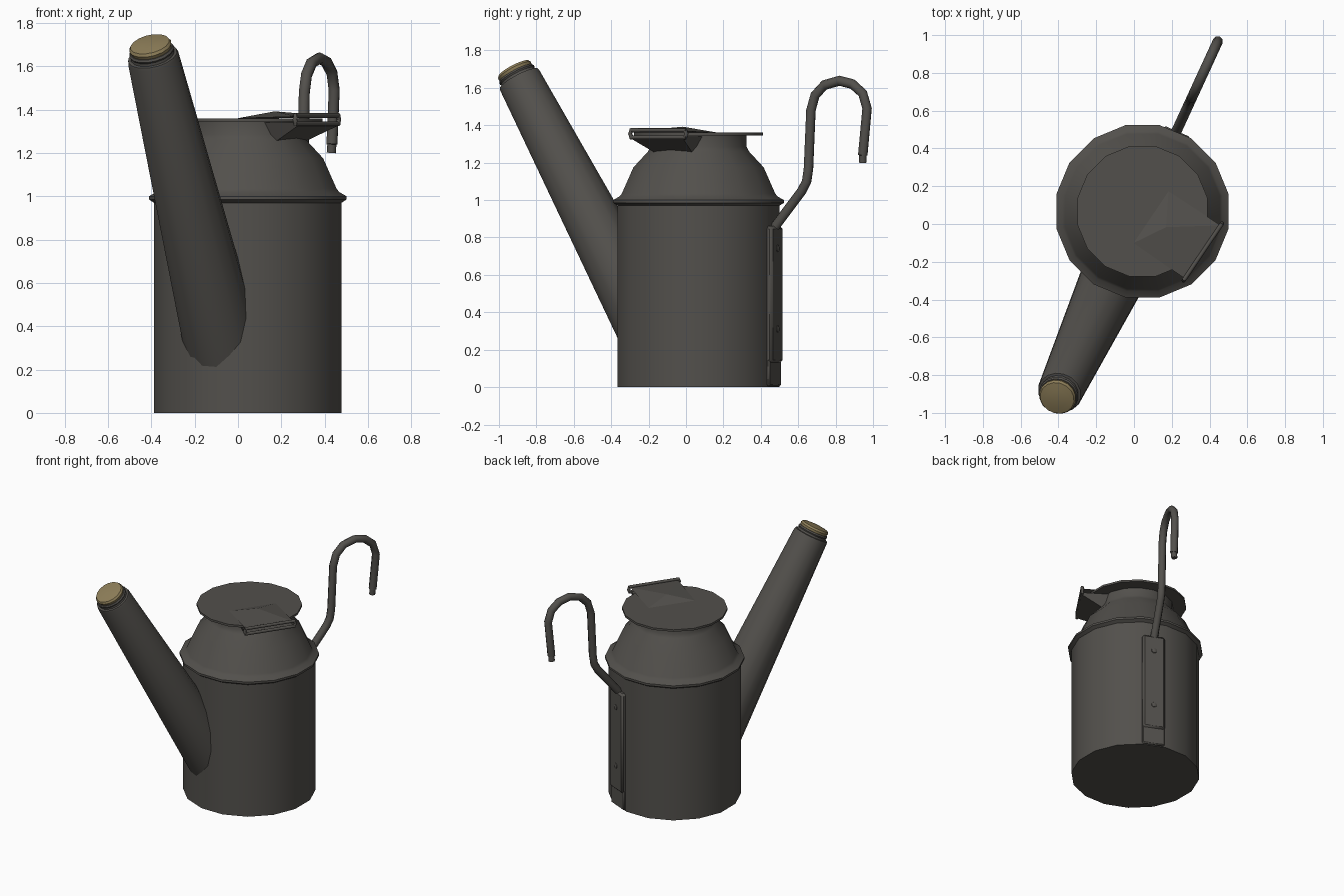
import bpy, bmesh, math
from mathutils import Vector, Matrix

if "Cube" in bpy.data.objects:
    bpy.data.objects.remove(bpy.data.objects["Cube"])

CX, CY = 0.045, 0.067


def material(name, col):
    m = bpy.data.materials.new(name)
    m.diffuse_color = (*col, 1)
    m.use_nodes = True
    m.node_tree.nodes["Principled BSDF"].inputs["Base Color"].default_value = m.diffuse_color
    return m


METAL = material("dark_metal", (0.085, 0.08, 0.072))
CORK = material("cork", (0.27, 0.21, 0.1))


def finish(ob, mat, angle=35):
    ob.data.materials.append(mat)
    bpy.ops.object.select_all(action='DESELECT')
    ob.select_set(True)
    bpy.context.view_layer.objects.active = ob
    if ob.type == 'CURVE':
        bpy.ops.object.convert(target='MESH')
    bpy.ops.object.shade_smooth_by_angle(angle=math.radians(angle))
    return bpy.context.object


def mesh(name, verts, faces, mat, xf=Matrix(), angle=35):
    me = bpy.data.meshes.new(name)
    me.from_pydata([xf @ Vector(v) for v in verts], [], faces)
    bm = bmesh.new()
    bm.from_mesh(me)
    bmesh.ops.recalc_face_normals(bm, faces=bm.faces)
    bm.to_mesh(me)
    bm.free()
    ob = bpy.data.objects.new(name, me)
    bpy.context.collection.objects.link(ob)
    return finish(ob, mat, angle)


def lathe(name, profile, mat, xf, n=16, angle=35):
    """Closed solid of revolution from (radius, height) pairs."""
    verts, faces = [], []
    for r, z in profile:
        for i in range(n):
            a = 2 * math.pi * (i + 0.5) / n
            verts.append((r * math.cos(a), r * math.sin(a), z))
    for k in range(len(profile) - 1):
        for i in range(n):
            j = (i + 1) % n
            faces.append((k * n + i, k * n + j, (k + 1) * n + j, (k + 1) * n + i))
    faces.append(tuple(range(n))[::-1])
    faces.append(tuple(range(len(verts) - n, len(verts))))
    return mesh(name, verts, faces, mat, xf, angle)


def tube(name, pts, r, xf=Matrix(), cyclic=False):
    cu = bpy.data.curves.new(name, 'CURVE')
    cu.dimensions = '3D'
    cu.bevel_depth, cu.bevel_resolution, cu.use_fill_caps = r, 2, True
    sp = cu.splines.new('POLY')
    sp.points.add(len(pts) - 1)
    for p, co in zip(sp.points, pts):
        p.co = (*(xf @ Vector(co)), 1)
    sp.use_cyclic_u = cyclic
    ob = bpy.data.objects.new(name, cu)
    bpy.context.collection.objects.link(ob)
    return finish(ob, METAL, 50)


def box(name, x0, x1, w, z0, z1, xf, bevel=0.008):
    v = [(x, y, z) for x in (x0, x1) for y in (-w, w) for z in (z0, z1)]
    f = [(0, 1, 3, 2), (4, 6, 7, 5), (0, 4, 5, 1), (2, 3, 7, 6), (0, 2, 6, 4), (1, 5, 7, 3)]
    ob = mesh(name, v, f, METAL, xf)
    mod = ob.modifiers.new("bevel", 'BEVEL')
    mod.width, mod.segments = bevel, 1
    return ob


centre = Matrix.Translation((CX, CY, 0))

# body with flange, shoulder and neck
lathe("body", [(0.442, 0.0), (0.442, 0.97), (0.465, 0.985), (0.465, 1.0),
               (0.43, 1.02), (0.418, 1.035), (0.355, 1.175), (0.275, 1.26),
               (0.262, 1.285), (0.262, 1.35)], METAL, centre)
lathe("lid", [(0.352, 1.345), (0.352, 1.36)], METAL, centre)

# long tapered spout and its cork
axis = Vector((-0.242, -0.523, 1)).normalized()
tip = Vector((-0.394, -0.893, 1.648))
spout_xf = Matrix.Translation(tip) @ axis.to_track_quat('Z', 'Y').to_matrix().to_4x4()
lathe("spout", [(0.182, -1.6), (0.12, -0.012), (0.116, 0), (0.103, 0.002),
                (0.101, 0.015), (0.106, 0.024), (0.1, 0.034)], METAL, spout_xf)
lathe("spout_cork", [(0.092, 0.02), (0.1, 0.05), (0.092, 0.063), (0.05, 0.07), (0.01, 0.072)],
      CORK, spout_xf)

# pouring lip on the neck: local x points outwards
lip_xf = centre @ Matrix.Rotation(math.radians(-34), 4, 'Z')
mesh("pouring_lip", [(0.39, -0.165, 1.34), (0.39, 0.165, 1.34), (0.39, 0.165, 1.325), (0.39, -0.165, 1.325),
                     (0.2, -0.16, 1.34), (0.2, 0.16, 1.34), (0.2, 0.11, 1.235), (0.2, -0.11, 1.235)],
     [(0, 1, 2, 3), (4, 7, 6, 5), (0, 4, 5, 1), (3, 2, 6, 7), (0, 3, 7, 4), (1, 5, 6, 2)], METAL, lip_xf, 20)
mesh("lip_flap", [(0.055, -0.165, 1.36), (0.055, 0.165, 1.36), (0.385, 0.17, 1.368), (0.385, -0.17, 1.368),
                  (0.15, 0, 1.392)],
     [(3, 2, 1, 0), (0, 1, 4), (1, 2, 4), (2, 3, 4), (3, 0, 4)], METAL, lip_xf, 3)
for name, z in (("flap_rim", 1.373), ("lip_rim", 1.335)):
    tube(name, [(0.385, -0.18, z), (0.385, 0.18, z)], 0.011, lip_xf)
for name, s in (("rim_end_a", -1), ("rim_end_b", 1)):
    tube(name, [(0.385, 0.172 * s, 1.335), (0.385, 0.182 * s, 1.354), (0.385, 0.172 * s, 1.373)], 0.011, lip_xf)

# rear strap with rivets
strap_xf = centre @ Matrix.Rotation(math.radians(66.5), 4, 'Z')
box("strap_lower", 0.40, 0.449, 0.08, 0.005, 0.15, strap_xf)
box("strap_upper", 0.40, 0.462, 0.08, 0.13, 0.86, strap_xf, 0.014)
for i, z in enumerate((0.31, 0.74)):
    rivet_xf = strap_xf @ Matrix.Translation((0.455, 0, z)) @ Matrix.Rotation(math.pi / 2, 4, 'Y')
    lathe(f"rivet_{i + 1}", [(0.024, 0), (0.019, 0.01), (0.008, 0.015)], METAL, rivet_xf, 8)

# hooked handle, given by (y, z) in the side view
hook = [(0.45, 0.8), (0.47, 0.85), (0.62, 1.05), (0.645, 1.1), (0.655, 1.17), (0.668, 1.48),
        (0.69, 1.56), (0.74, 1.615), (0.82, 1.638), (0.89, 1.62), (0.945, 1.57), (0.968, 1.49),
        (0.945, 1.24)]
pts = [(0.215 + (y - 0.47) * 0.46, y, z) for y, z in hook]
tube("hook_handle", pts, 0.027)
tube("hook_end", [pts[-1], (pts[-1][0] - 0.003, pts[-1][1], 1.2)], 0.021)
